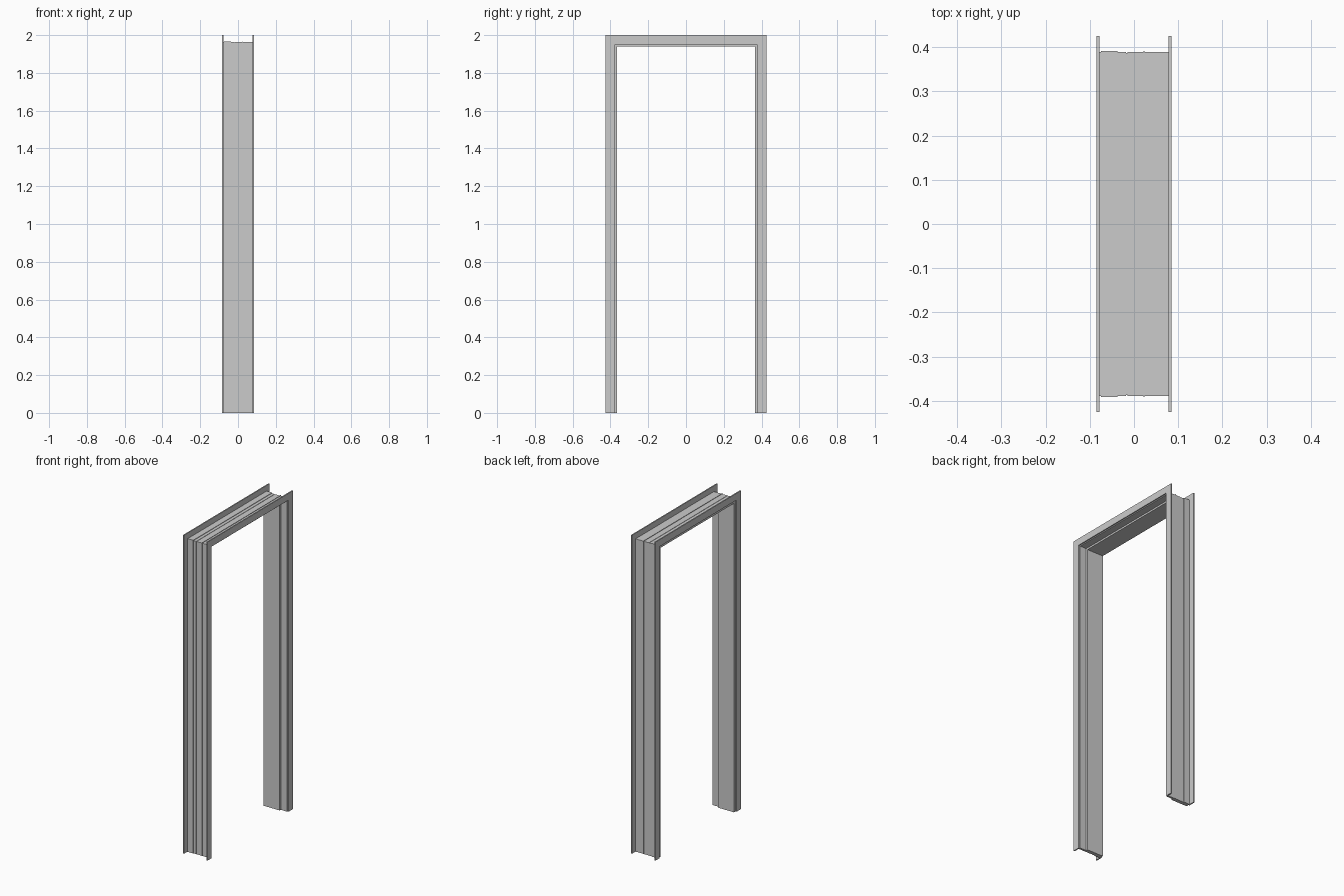
import bpy, bmesh

if "Cube" in bpy.data.objects:
    bpy.data.objects.remove(bpy.data.objects["Cube"])

HALF_OPENING = 0.365   # clear half width between the jambs
HEAD_HEIGHT = 1.94     # clear height under the head


def sweep_frame(name, profile):
    """Sweep an (x, outward offset) profile up, across and down with mitred corners."""
    bm = bmesh.new()
    rings = []
    for side, at_head in ((-1, False), (-1, True), (1, True), (1, False)):
        rings.append([bm.verts.new((x, side * (HALF_OPENING + d),
                                    HEAD_HEIGHT + d if at_head else 0))
                      for x, d in profile])
    n = len(profile)
    for a, b in zip(rings, rings[1:]):
        for i in range(n):
            j = (i + 1) % n
            bm.faces.new((a[i], a[j], b[j], b[i]))
    bm.faces.new(rings[0])
    bm.faces.new(rings[-1])
    bmesh.ops.recalc_face_normals(bm, faces=bm.faces)
    mesh = bpy.data.meshes.new(name)
    bm.to_mesh(mesh)
    bm.free()
    obj = bpy.data.objects.new(name, mesh)
    bpy.context.collection.objects.link(obj)
    return obj


# Jamb lining with a door rebate on the +x side and shallow relief on the back
sweep_frame("jamb_lining", [
    (-0.078, 0.0), (0.034, 0.0), (0.034, 0.011), (0.078, 0.011),
    (0.078, 0.024), (0.024, 0.024), (0.024, 0.027), (0.021, 0.027),
    (0.021, 0.024), (-0.015, 0.024), (-0.015, 0.022), (-0.018, 0.022),
    (-0.018, 0.024), (-0.037, 0.024), (-0.037, 0.027), (-0.075, 0.027),
    (-0.075, 0.024), (-0.078, 0.024),
])

# Flat casings on both wall faces
for label, side in (("near", -1), ("far", 1)):
    sweep_frame(f"casing_{label}", [
        (side * 0.078, 0.017), (side * 0.085, 0.017),
        (side * 0.085, 0.06), (side * 0.078, 0.06),
    ])
